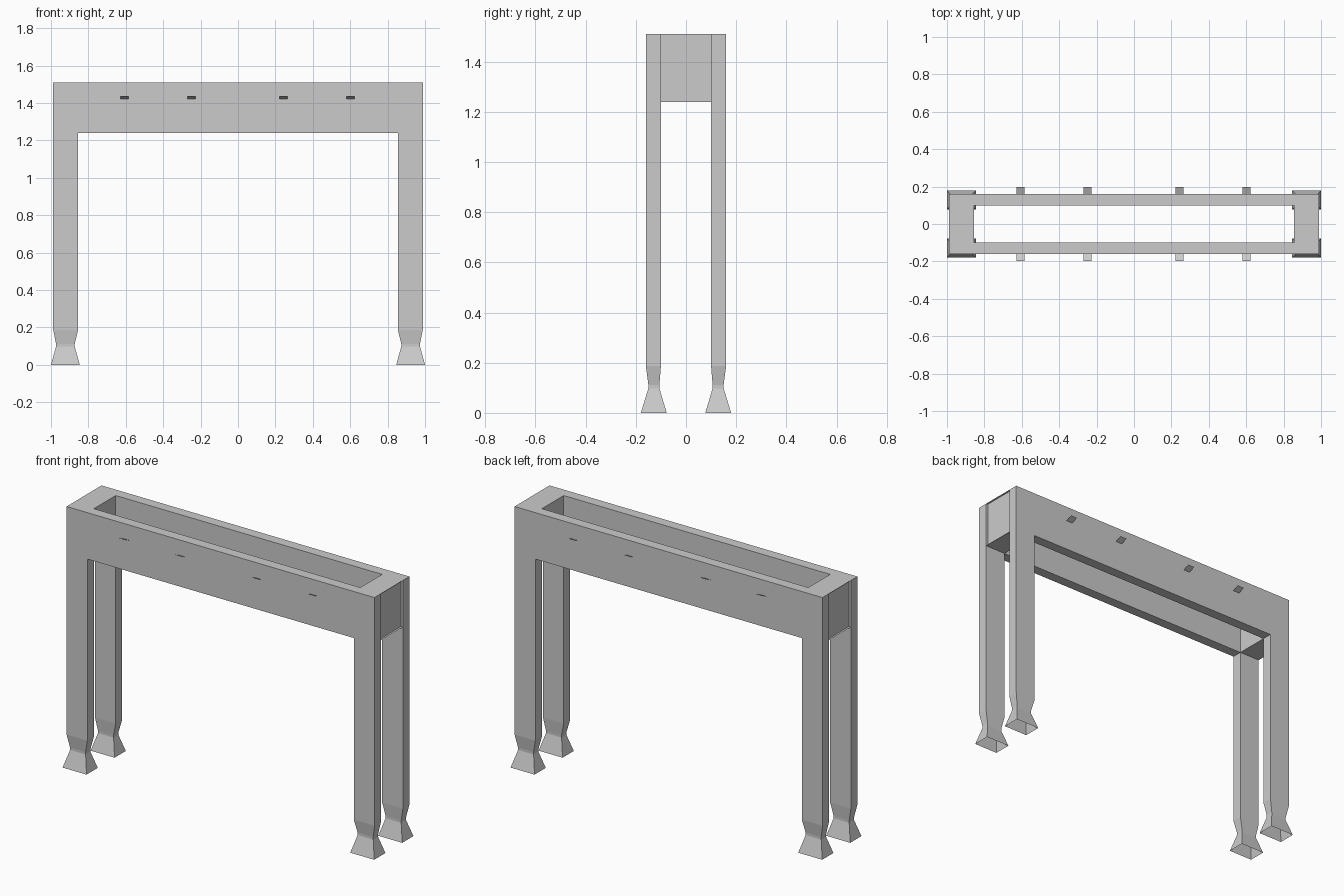
import bpy, bmesh

if "Cube" in bpy.data.objects:
    bpy.data.objects.remove(bpy.data.objects["Cube"])

XO, XI = 0.988, 0.855      # outer / inner leg x
YO, YI = 0.16, 0.10        # outer / inner leg y
ZT, ZB, ZL = 1.51, 1.24, 0.187


def make(name, build):
    bm = bmesh.new()
    build(bm)
    bmesh.ops.remove_doubles(bm, verts=bm.verts, dist=1e-5)
    bmesh.ops.recalc_face_normals(bm, faces=bm.faces)
    me = bpy.data.meshes.new(name)
    bm.to_mesh(me)
    bm.free()
    ob = bpy.data.objects.new(name, me)
    bpy.context.collection.objects.link(ob)
    return ob


def quad(bm, *pts):
    return bm.faces.new([bm.verts.new(p) for p in pts])


# U-shaped side frame: rail and two legs in one profile, open at the leg bottoms
def side_frame(sy):
    def build(bm):
        prof = [(-XO, ZL), (-XO, ZT), (XO, ZT), (XO, ZL),
                (XI, ZL), (XI, ZB), (-XI, ZB), (-XI, ZL)]
        face = bm.faces.new([bm.verts.new((x, sy * YO, z)) for x, z in prof])
        ext = bmesh.ops.extrude_face_region(bm, geom=[face], use_keep_orig=True)
        moved = [v for v in ext["geom"] if isinstance(v, bmesh.types.BMVert)]
        bmesh.ops.translate(bm, verts=moved, vec=(0, sy * (YI - YO), 0))
        caps = [f for f in bm.faces if all(abs(v.co.z - ZL) < 1e-4 for v in f.verts)]
        bmesh.ops.delete(bm, geom=caps, context='FACES')
    return build


# Waisted, flared foot, open underneath
def foot(sx, sy):
    def build(bm):
        rings = [(ZL, XI, XO, YI, YO), (0.112, 0.873, 0.973, 0.106, 0.150),
                 (0.098, 0.873, 0.973, 0.106, 0.150), (0.0, 0.846, 1.0, 0.077, 0.18)]
        loops = [[bm.verts.new((sx * x, sy * y, z)) for x, y in
                  ((x0, y0), (x1, y0), (x1, y1), (x0, y1))]
                 for z, x0, x1, y0, y1 in rings]
        for a, b in zip(loops, loops[1:]):
            for i in range(4):
                j = (i + 1) % 4
                bm.faces.new((a[i], a[j], b[j], b[i]))
    return build


# End crosspiece: top and bottom sheets, inner wall, recessed outer panel
def end_piece(sx):
    def build(bm):
        for z in (ZB, ZT):
            quad(bm, (sx * XI, -YI, z), (sx * XO, -YI, z), (sx * XO, YI, z), (sx * XI, YI, z))
        for x in (XI, XO - 0.012):
            quad(bm, (sx * x, -YI, ZB), (sx * x, YI, ZB), (sx * x, YI, ZT), (sx * x, -YI, ZT))
    return build


# Thin tab rising outward from the rail
def tab(x, sy):
    def build(bm):
        w = 0.021
        quad(bm, (x - w, sy * YO, 1.421), (x + w, sy * YO, 1.421),
             (x + w, sy * 0.199, 1.438), (x - w, sy * 0.199, 1.438))
    return build


for sy, side in ((-1, "front"), (1, "back")):
    make(f"{side}_frame", side_frame(sy))
    for sx, lr in ((-1, "left"), (1, "right")):
        make(f"{side}_{lr}_foot", foot(sx, sy))
    for i, x in enumerate((-0.607, -0.248, 0.243, 0.602)):
        make(f"{side}_tab_{i + 1}", tab(x, sy))
for sx, lr in ((-1, "left"), (1, "right")):
    make(f"{lr}_end_crosspiece", end_piece(sx))
